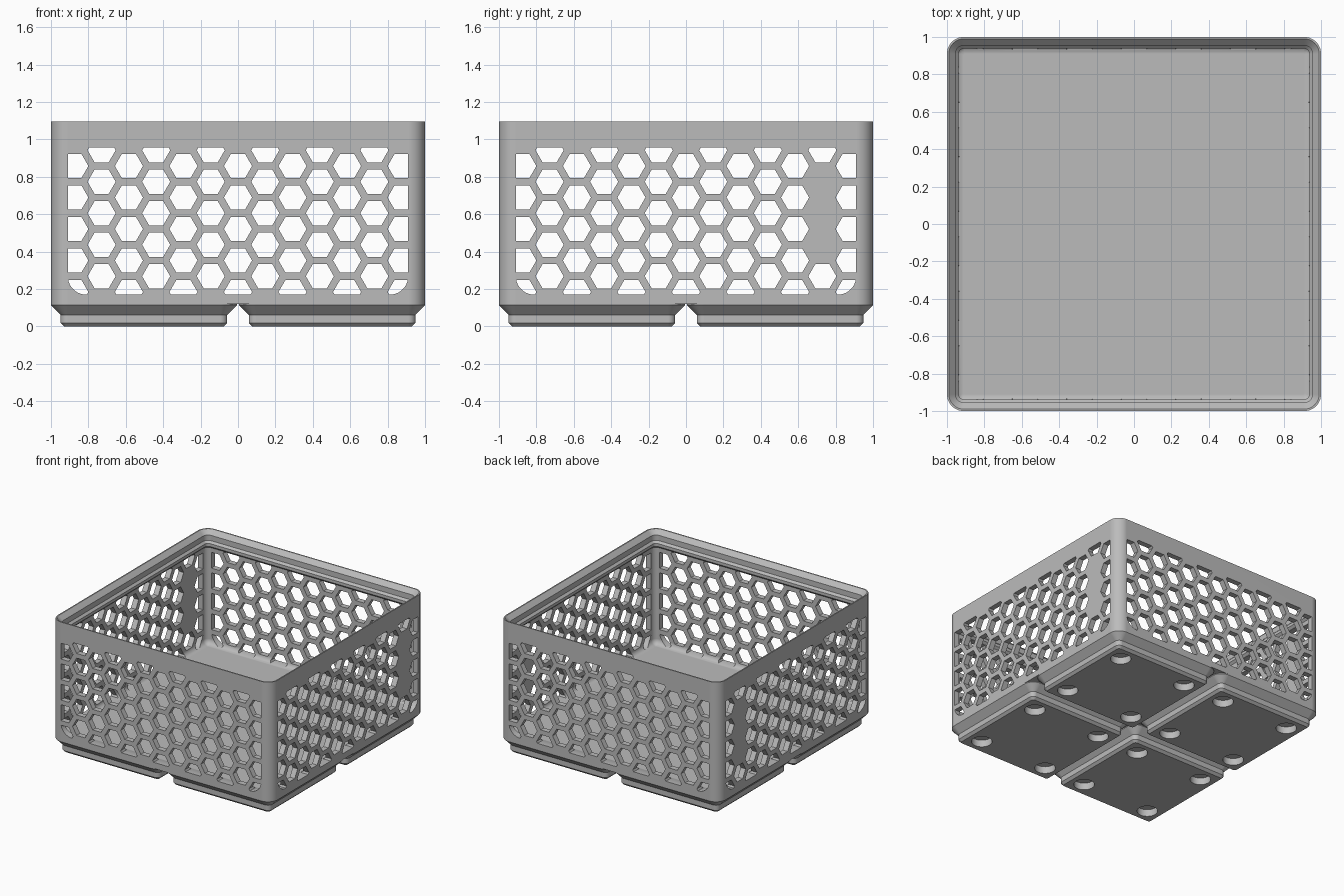
import bpy, bmesh, math
from math import sin, cos, pi, radians
from mathutils import Matrix, Vector

cube = bpy.data.objects.get("Cube")
if cube:
    bpy.data.objects.remove(cube, do_unlink=True)

grey = bpy.data.materials.new("plain grey")
grey.use_nodes = True
COLOR = (0.5, 0.5, 0.5, 1)
grey.diffuse_color = COLOR
grey.node_tree.nodes["Principled BSDF"].inputs["Base Color"].default_value = COLOR

CORNER_STEPS = 10


def new_object(name, bm):
    bmesh.ops.recalc_face_normals(bm, faces=bm.faces)
    mesh = bpy.data.meshes.new(name)
    bm.to_mesh(mesh)
    bm.free()
    mesh.materials.append(grey)
    obj = bpy.data.objects.new(name, mesh)
    bpy.context.collection.objects.link(obj)
    return obj


def rounded_square(bm, half, radius, z):
    """Ring of vertices around a square with round corners."""
    ring = []
    for corner in range(4):
        mid = radians(45 + 90 * corner)
        c = (half - radius) * math.sqrt(2)
        for i in range(CORNER_STEPS + 1):
            a = radians(90 * corner + 90 * i / CORNER_STEPS)
            ring.append(bm.verts.new((c * cos(mid) + radius * cos(a),
                                      c * sin(mid) + radius * sin(a), z)))
    return ring


def loft(name, half, radius, profile):
    """Solid through rounded squares given as (inset, height) pairs."""
    bm = bmesh.new()
    rings = [rounded_square(bm, half - inset, max(radius - inset, 0.008), z)
             for inset, z in profile]
    for low, high in zip(rings, rings[1:]):
        n = len(low)
        for i in range(n):
            j = (i + 1) % n
            bm.faces.new((low[i], low[j], high[j], high[i]))
    bm.faces.new(rings[0])
    bm.faces.new(rings[-1])
    return new_object(name, bm)


def cut(obj, cutters):
    """Subtract the cutters, then remove them."""
    for c in cutters:
        c.hide_render = True
        mod = obj.modifiers.new("cut", 'BOOLEAN')
        mod.operation = 'DIFFERENCE'
        mod.solver = 'EXACT'
        mod.object = c
    bpy.context.view_layer.update()
    deps = bpy.context.evaluated_depsgraph_get()
    mesh = bpy.data.meshes.new_from_object(obj.evaluated_get(deps))
    obj.modifiers.clear()
    obj.data = mesh
    for c in cutters:
        bpy.data.objects.remove(c, do_unlink=True)


def finish(obj):
    bpy.ops.object.select_all(action='DESELECT')
    obj.select_set(True)
    bpy.context.view_layer.objects.active = obj
    bpy.ops.object.shade_smooth_by_angle(angle=radians(30))
    mod = obj.modifiers.new("flat wall normals", 'WEIGHTED_NORMAL')
    mod.keep_sharp = True


# Hexagon window: a frame with round lower corners, as half-planes
SIDE, BOTTOM, TOP, ROUND = 0.91, 0.17, 0.957, 0.1
limits = [(Vector((0, 1)), TOP)]
for s in (-1, 1):
    centre = Vector((s * (SIDE - ROUND), BOTTOM + ROUND))
    for i in range(9):
        a = radians(90 * i / 8)
        n = Vector((s * cos(a), -sin(a)))
        limits.append((n, n.dot(centre) + ROUND))


def clip(poly):
    for n, d in limits:
        out = []
        for a, b in zip(poly, poly[1:] + poly[:1]):
            da, db = n.dot(a) - d, n.dot(b) - d
            if da <= 0:
                out.append(a)
            if da * db < 0:
                out.append(a.lerp(b, da / (da - db)))
        poly = out
    return poly


def hexagon_cutter(angle):
    """Prisms running through two opposite walls."""
    pitch, flat = 0.1684, 0.13
    middle = (TOP + BOTTOM) / 2
    r = flat / math.sqrt(3)
    bm = bmesh.new()
    for col in range(-6, 7):
        shift = pitch / 4 if col % 2 else -pitch / 4
        for row in range(-3, 4):
            c = Vector((col * pitch * math.sqrt(3) / 2, middle + shift + row * pitch))
            poly = clip([c + Vector((r * cos(k * pi / 3), r * sin(k * pi / 3)))
                         for k in range(6)])
            if len(poly) < 3:
                continue
            front = [bm.verts.new((p.x, -1.1, p.y)) for p in poly]
            back = [bm.verts.new((p.x, 1.1, p.y)) for p in poly]
            bm.faces.new(front)
            bm.faces.new(back[::-1])
            for i in range(len(poly)):
                j = (i + 1) % len(poly)
                bm.faces.new((front[i], back[i], back[j], front[j]))
    bmesh.ops.remove_doubles(bm, verts=bm.verts, dist=1e-5)
    bm.transform(Matrix.Rotation(angle, 4, 'Z'))
    return new_object("hexagon_cutter", bm)


# Basket: outer wall, stacking lip, inner wall, fillet and floor
WALL, FLOOR, FILLET = 0.045, 0.165, 0.045
profile = [(0, 0.12), (0, 1.097), (0.01, 1.097), (0.0455, 1.0615), (0.0455, 1.018),
           (0.0623, 1.001), (0.0623, 0.977), (WALL, 0.96)]
for i in range(7):
    a = radians(90 * i / 6)
    profile.append((WALL + FILLET * (1 - cos(a)), FLOOR + FILLET * (1 - sin(a))))
basket = loft("basket", 1.0, 0.09, profile)
cut(basket, [hexagon_cutter(0), hexagon_cutter(pi / 2)])
finish(basket)

# Feet: four stepped pads, each with four round magnet pockets
foot = loft("foot", 0.497, 0.09,
            [(0.071, 0), (0.0515, 0.019), (0.0515, 0.062), (0, 0.114), (0, 0.12)])
bm = bmesh.new()
for x in (-0.311, 0.311):
    for y in (-0.311, 0.311):
        bmesh.ops.create_cone(bm, cap_ends=True, segments=32, radius1=0.078,
                              radius2=0.078, depth=0.115,
                              matrix=Matrix.Translation((x, y, 0)))
cut(foot, [new_object("pocket_cutter", bm)])
finish(foot)
foot.name = "foot_front_right"
foot.location = (-0.503, -0.503, 0)
for label, x, y in (("front_left", 1, -1), ("back_right", -1, 1), ("back_left", 1, 1)):
    other = foot.copy()
    other.name = "foot_" + label
    other.location = (0.503 * x, 0.503 * y, 0)
    bpy.context.collection.objects.link(other)
